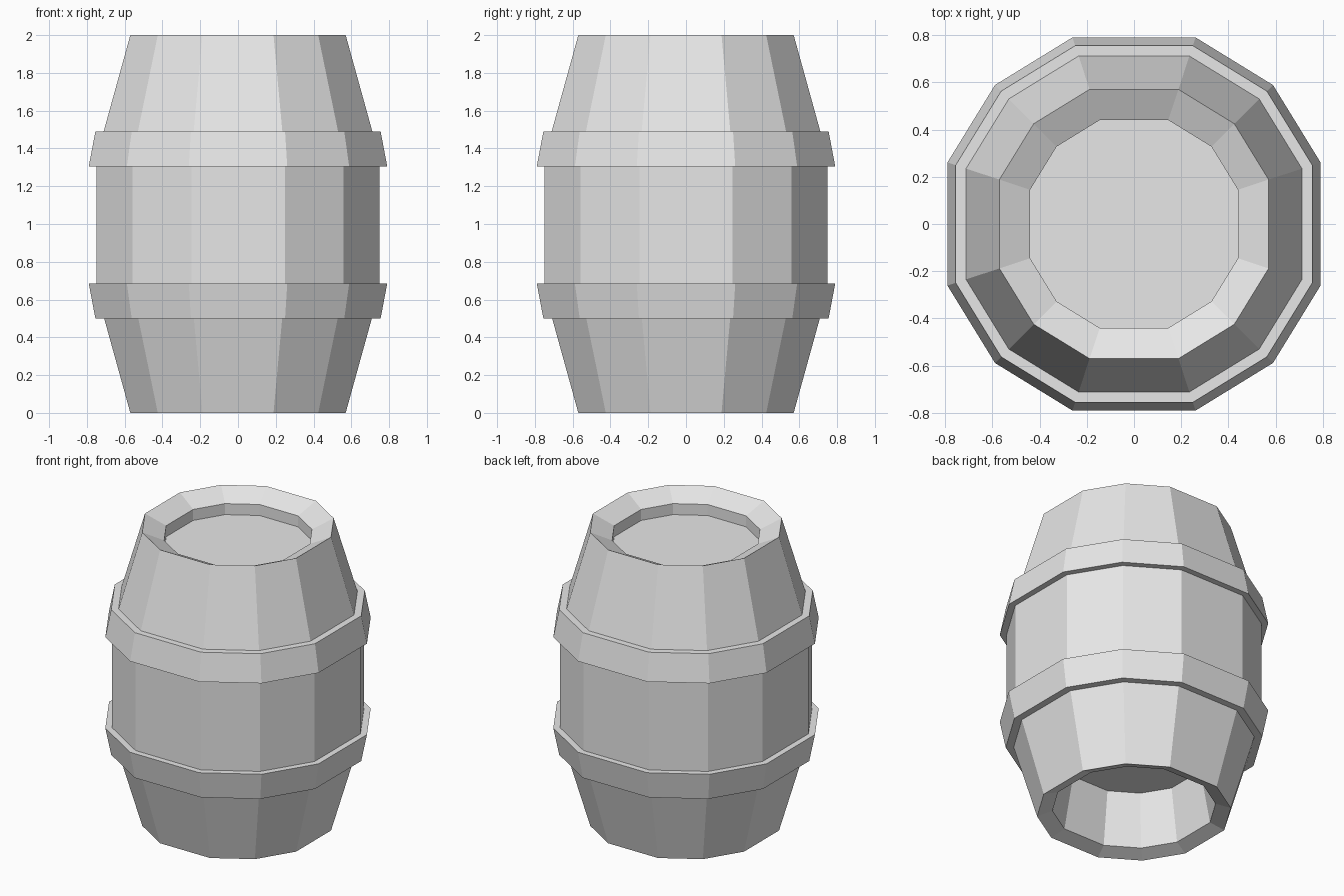
import bpy
import bmesh

cube = bpy.data.objects.get("Cube")
if cube:
    bpy.data.objects.remove(cube, do_unlink=True)

# One flat grey
grey = bpy.data.materials.new("light grey")
grey.use_nodes = True
colour = (0.8, 0.8, 0.8, 1.0)
grey.diffuse_color = colour
grey.node_tree.nodes["Principled BSDF"].inputs["Base Color"].default_value = colour

# Twelve-sided outline of half-width 1: three corners turned through four quadrants
OUTLINE = []
corners = [(1.0, 0.33), (0.745, 0.745), (0.33, 1.0)]
for quarter in range(4):
    OUTLINE += corners
    corners = [(-y, x) for x, y in corners]


def lathe(name, profile, closed):
    """Stack the outline at each (half-width, height); cap the ends or join them in a loop."""
    bm = bmesh.new()
    rings = [[bm.verts.new((x * r, y * r, z)) for x, y in OUTLINE] for r, z in profile]
    pairs = list(zip(rings, rings[1:]))
    if closed:
        pairs.append((rings[-1], rings[0]))
    else:
        bm.faces.new(rings[0])
        bm.faces.new(rings[-1])
    count = len(OUTLINE)
    for a, b in pairs:
        for i in range(count):
            j = (i + 1) % count
            bm.faces.new((a[i], a[j], b[j], b[i]))
    bmesh.ops.recalc_face_normals(bm, faces=bm.faces)
    mesh = bpy.data.meshes.new(name)
    bm.to_mesh(mesh)
    bm.free()
    mesh.materials.append(grey)
    obj = bpy.data.objects.new(name, mesh)
    bpy.context.collection.objects.link(obj)
    return obj


# Staves with a deep hollow foot and a shallow recessed lid
lathe("barrel_body", [
    (0.42, 0.39), (0.48, 0.035), (0.57, 0.0),
    (0.75, 0.65), (0.75, 1.35), (0.57, 2.0),
    (0.44, 1.935), (0.44, 1.86),
], closed=False)

# Hoops, flared towards the middle of the barrel
for name, narrow_z, wide_z in (("lower_hoop", 0.5, 0.685), ("upper_hoop", 1.49, 1.305)):
    lathe(name, [
        (0.69, narrow_z), (0.755, narrow_z), (0.79, wide_z), (0.73, wide_z),
    ], closed=True)
